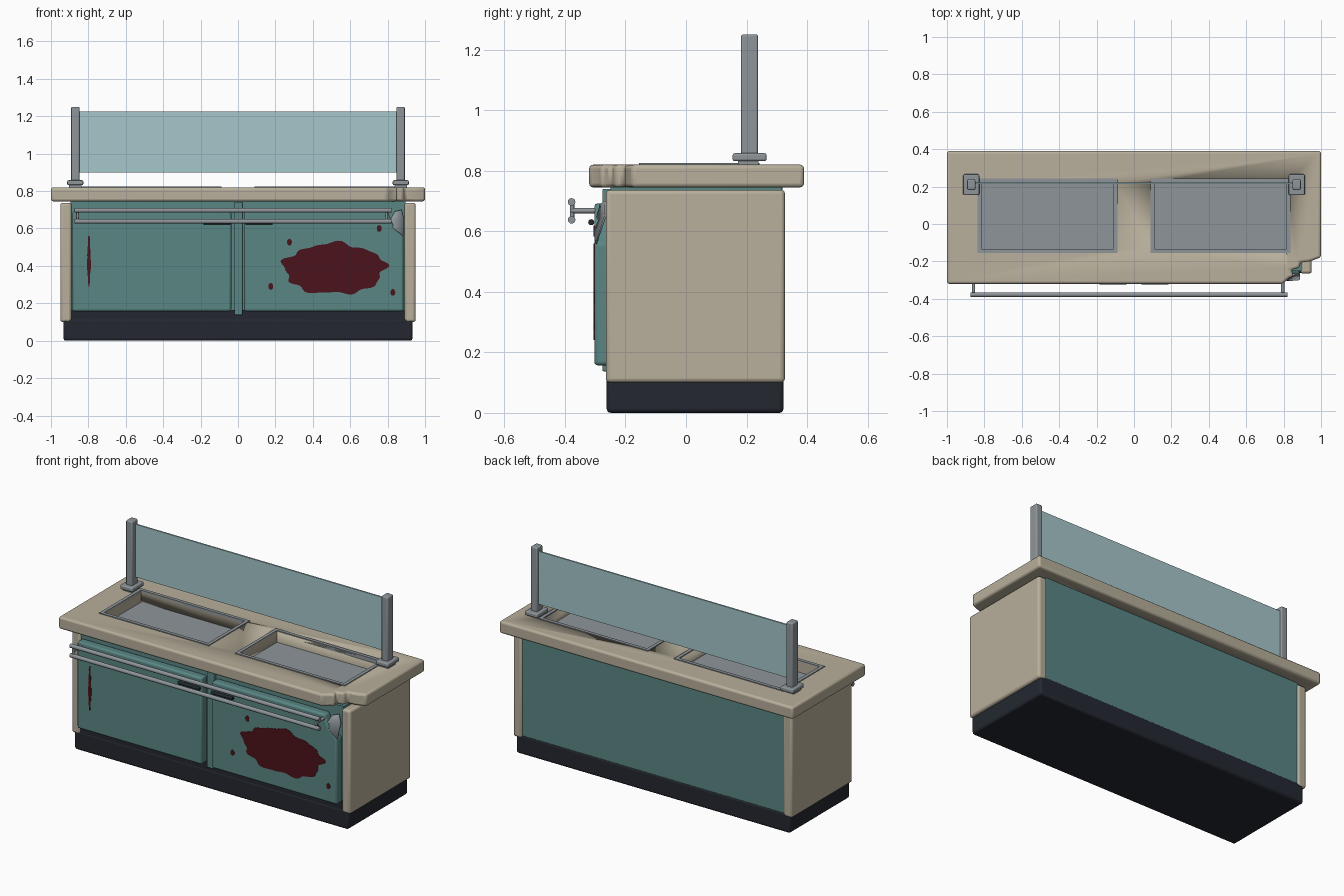
import bpy, bmesh, math, random
from mathutils import Vector

if "Cube" in bpy.data.objects:
    bpy.data.objects.remove(bpy.data.objects["Cube"])

random.seed(4)


def mat(name, *rgb):
    m = bpy.data.materials.new(name)
    m.diffuse_color = (*rgb, 1)
    m.use_nodes = True
    m.node_tree.nodes["Principled BSDF"].inputs["Base Color"].default_value = m.diffuse_color
    return m


BEIGE = mat("beige", .48, .43, .33)
TEAL = mat("teal", .10, .24, .23)
DARK = mat("dark", .017, .021, .03)
STEEL = mat("steel", .27, .30, .32)
GLASS = mat("glass", .38, .57, .60)
STAIN = mat("stain", .07, .006, .011)


def finish(name, bm, m, bevel=0, segs=3):
    bmesh.ops.recalc_face_normals(bm, faces=bm.faces)
    me = bpy.data.meshes.new(name)
    bm.to_mesh(me)
    bm.free()
    ob = bpy.data.objects.new(name, me)
    bpy.context.collection.objects.link(ob)
    if m:
        me.materials.append(m)
    bpy.ops.object.select_all(action='DESELECT')
    bpy.context.view_layer.objects.active = ob
    ob.select_set(True)
    bpy.ops.object.shade_smooth_by_angle(angle=math.radians(35))
    if bevel:
        b = ob.modifiers.new("bevel", 'BEVEL')
        b.width, b.segments, b.limit_method = bevel, segs, 'ANGLE'
    return ob


def box(name, x, y, z, m, bevel=0):
    bm = bmesh.new()
    bmesh.ops.create_cube(bm, size=1)
    for v in bm.verts:
        v.co = [(r[0] + r[1]) / 2 + c * (r[1] - r[0]) for r, c in zip((x, y, z), v.co)]
    return finish(name, bm, m, bevel)


def prism(name, pts, lo, hi, m, upright=False, bevel=0):
    # outline in xy pushed along z, or (upright) in xz pushed along y
    bm = bmesh.new()
    at = (lambda a, b, t: (a, t, b)) if upright else (lambda a, b, t: (a, b, t))
    f = bm.faces.new([bm.verts.new(at(a, b, lo)) for a, b in pts])
    r = bmesh.ops.extrude_face_region(bm, geom=[f])
    step = Vector(at(0, 0, hi - lo))
    bmesh.ops.translate(bm, vec=step, verts=[g for g in r["geom"] if isinstance(g, bmesh.types.BMVert)])
    return finish(name, bm, m, bevel)


def rod(name, a, b, r, m, sides=16):
    a, b = Vector(a), Vector(b)
    bm = bmesh.new()
    bmesh.ops.create_cone(bm, cap_ends=True, segments=sides, radius1=r, radius2=r, depth=(b - a).length)
    bmesh.ops.rotate(bm, matrix=Vector((0, 0, 1)).rotation_difference(b - a).to_matrix(), verts=bm.verts)
    bmesh.ops.translate(bm, vec=(a + b) / 2, verts=bm.verts)
    return finish(name, bm, m)


# base and cabinet
box("plinth", (-.933, .933), (-.262, .322), (0, .12), DARK, .014)
box("kick_strip", (-.89, .89), (-.26, .30), (.10, .165), DARK)
box("cabinet_body", (-.895, .895), (-.25, .315), (.135, .746), TEAL)
box("back_panel", (-.89, .89), (.30, .318), (.10, .746), TEAL)
for s, n in ((-1, "left"), (1, "right")):
    box(n + "_end_panel", sorted((s * .89, s * .95)), (-.265, .327), (.10, .737), BEIGE, .014)

# worktop with broken front corner and two openings
top = prism("worktop", [(-1, -.32), (.795, -.32), (.83, -.288), (.805 + .05, -.28), (.84, -.245),
                        (.885, -.235), (.89, -.205), (.94, -.20), (1, -.178), (1, .39), (-1, .39)],
            .745, .82, BEIGE, bevel=.013)
for s, n in ((-1, "left"), (1, "right")):
    x0, x1 = sorted((s * .11, s * .815))
    cut = box(n + "_well_cutter", (x0, x1), (-.135, .222), (.70, .90), None)
    cut.hide_render = True
    cut.hide_set(True)
    b = top.modifiers.new("well", 'BOOLEAN')
    b.operation, b.object, b.solver = 'DIFFERENCE', cut, 'EXACT'
    box(n + "_well_floor", (x0, x1), (-.135, .222), (.744, .752), STEEL)
    # thin metal rim around each well
    w = .021
    rim = bmesh.new()
    loops = []
    for d, z in ((w, .815), (w, .825), (0, .825), (0, .80)):
        loops.append([rim.verts.new(p) for p in ((x0 - d, -.135 - d, z), (x1 + d, -.135 - d, z),
                                                 (x1 + d, .222 + d, z), (x0 - d, .222 + d, z))])
    for k in range(3):
        for i in range(4):
            j = (i + 1) % 4
            rim.faces.new((loops[k][i], loops[k][j], loops[k + 1][j], loops[k + 1][i]))
    finish(n + "_well_rim", rim, STEEL)

# glass guard and its posts
box("glass_screen", (-.855, .855), (.213, .223), (.90, 1.225), GLASS)
for s, n in ((-1, "left"), (1, "right")):
    x = s * .87
    box(n + "_post", (x - .022, x + .022), (.182, .238), (.825, 1.25), STEEL, .007)
    box(n + "_post_foot", (x - .043, x + .043), (.154, .266), (.832, .858), STEEL, .007)
    box(n + "_post_gasket", (x - .033, x + .033), (.172, .24), (.815, .835), STEEL)

# doors, the right one missing its top corner
box("left_door", (-.885, -.036), (-.303, -.248), (.157, .692), TEAL, .012)
prism("right_door", [(.032, .157), (.885, .157), (.885, .56), (.84, .60), (.82, .64), (.80, .692), (.032, .692)],
      -.303, -.248, TEAL, True, .012)
box("centre_post", (-.02, .024), (-.276, -.245), (.137, .74), TEAL, .005)
for s, n in ((-1, "left"), (1, "right")):
    rod(n + "_door_handle", (s * .04, -.313, .63), (s * .185, -.313, .63), .01, DARK, 12)

# bent metal flap at the damaged corner
flap = bmesh.new()
P = [flap.verts.new(p) for p in ((.805, -.30, .63), (.84, -.285, .69), (.875, -.268, .70), (.888, -.27, .65),
                                 (.886, -.30, .56), (.835, -.305, .60), (.85, -.272, .645))]
for i in range(6):
    flap.faces.new((P[i], P[(i + 1) % 6], P[6]))
finish("torn_flap", flap, STEEL).modifiers.new("thick", 'SOLIDIFY').thickness = .006

# tray rails
for z, n in ((.697, "upper"), (.638, "lower")):
    rod(n + "_tray_rail", (-.875, -.378, z), (.822, -.378, z), .0125, STEEL)
for x, n in ((-.858, "left"), (.795, "right")):
    rod(n + "_rail_arm", (x, -.378, .668), (x, -.25, .668), .009, STEEL, 12)
    rod(n + "_rail_link", (x, -.376, .638), (x, -.376, .697), .007, STEEL, 12)


# stains on the doors
def blob(name, cx, cz, rx, rz, wob, n=64):
    pts = []
    for i in range(n):
        t = 2 * math.pi * i / n
        r = 1 + wob * (math.sin(9 * t + .6) * .5 + math.sin(5 * t) * .5 + math.sin(14 * t) * .35)
        pts.append((cx + rx * r * math.cos(t), cz + rz * r * math.sin(t)))
    prism(name, pts, -.305, -.302, STAIN, True)


blob("large_stain", .515, .385, .27, .135, .09, 96)
for i, (x, z) in enumerate(((.275, .527), (.755, .60), (.175, .29), (.828, .258))):
    blob(f"stain_drop_{i + 1}", x, z, .013, .018, .04, 20)
zs = [.29 + .27 * i / 16 for i in range(17)]
half = [.012 * math.sin(math.pi * (i + .6) / 17.2) ** .5 * random.uniform(.6, 1) for i in range(17)]
prism("streak_stain", [(-.797 - h, z) for z, h in zip(zs, half)]
      + [(-.797 + h, z) for z, h in reversed(list(zip(zs, half)))], -.305, -.302, STAIN, True)
